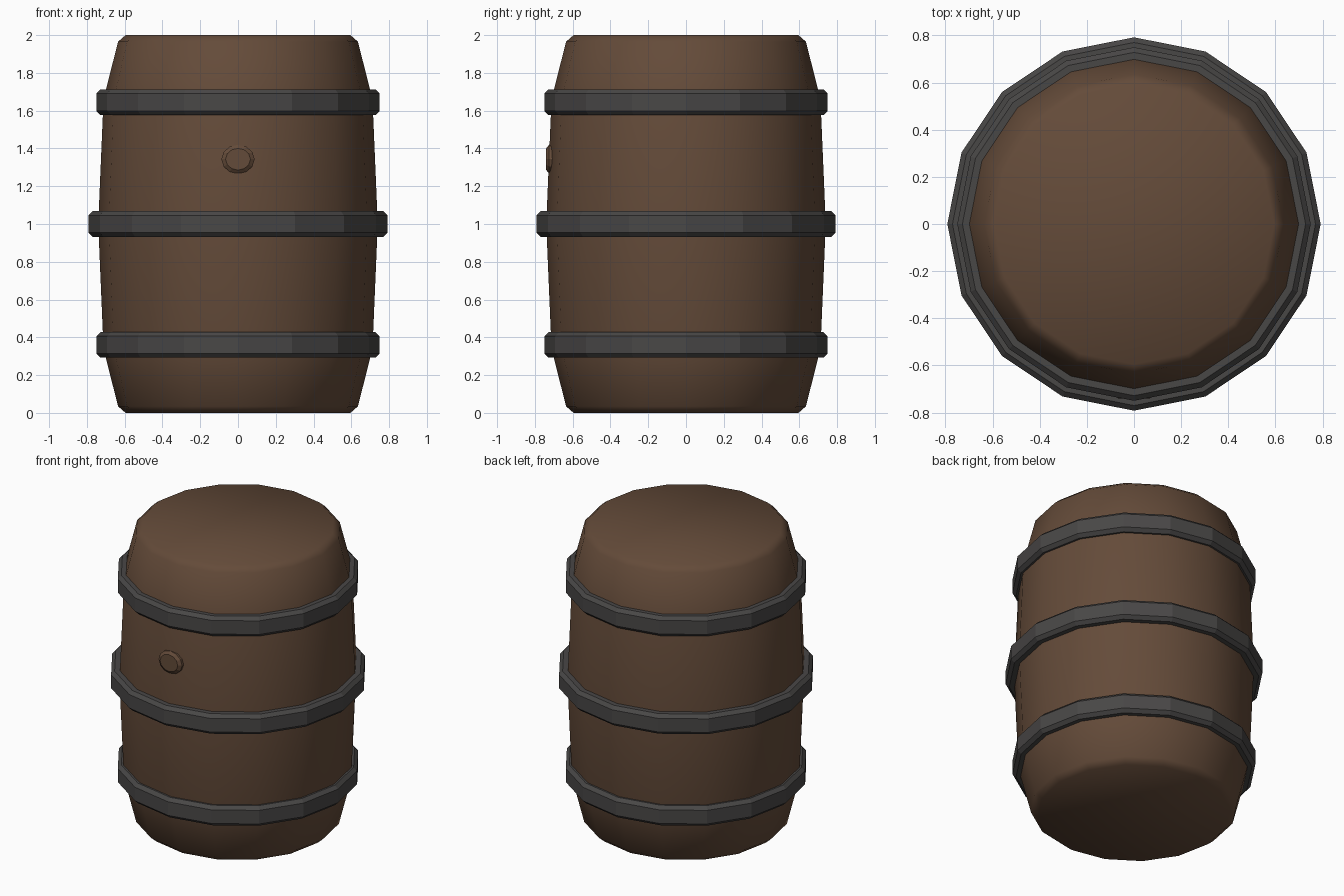
import bpy, bmesh
from math import sin, cos, pi

cube = bpy.data.objects.get("Cube")
if cube:
    bpy.data.objects.remove(cube, do_unlink=True)


def material(name, rgb):
    m = bpy.data.materials.new(name)
    m.use_nodes = True
    m.diffuse_color = (*rgb, 1)
    m.node_tree.nodes["Principled BSDF"].inputs["Base Color"].default_value = (*rgb, 1)
    return m


wood = material("brown_wood", (0.127, 0.07, 0.041))
iron = material("dark_iron", (0.066, 0.063, 0.062))


def lathe(name, profile, mat, sides=16, closed=False, smooth=False):
    """Spin (radius, height) points around z; cap the ends unless the profile is a loop."""
    bm = bmesh.new()
    rings = [[bm.verts.new((r * cos(2 * pi * i / sides), r * sin(2 * pi * i / sides), z))
              for i in range(sides)] for r, z in profile]
    pairs = list(zip(rings, rings[1:]))
    if closed:
        pairs.append((rings[-1], rings[0]))
    else:
        bm.faces.new(rings[0])
        bm.faces.new(rings[-1])
    for a, b in pairs:
        for i in range(sides):
            j = (i + 1) % sides
            bm.faces.new((a[i], a[j], b[j], b[i]))
    bmesh.ops.recalc_face_normals(bm, faces=bm.faces)
    for f in bm.faces:
        f.smooth = smooth
    me = bpy.data.meshes.new(name)
    bm.to_mesh(me)
    bm.free()
    me.materials.append(mat)
    ob = bpy.data.objects.new(name, me)
    bpy.context.collection.objects.link(ob)
    return ob


# Bulging wooden body, symmetric about its middle
half = [(0.595, 0), (0.635, 0.035), (0.712, 0.34)]
body = half + [(0.74, 1)] + [(r, 2 - z) for r, z in reversed(half)]
lathe("barrel_body", body, wood, smooth=True)

# Three chamfered hoops
c, h = 0.022, 0.068
for name, z, r in (("lower_hoop", 0.36, 0.75), ("middle_hoop", 1.0, 0.792), ("upper_hoop", 1.645, 0.75)):
    inner = r - 0.058
    lathe(name, [(inner, z - h), (r - c, z - h), (r, z - h + c),
                 (r, z + h - c), (r - c, z + h), (inner, z + h)], iron, closed=True)

# Bung plug on the front
plug = lathe("bung_plug", [(0.088, 0), (0.088, 0.065), (0.066, 0.08)], wood, sides=12)
plug.rotation_euler.x = pi / 2
plug.scale.y = 0.87
plug.location = (0, -0.66, 1.343)
